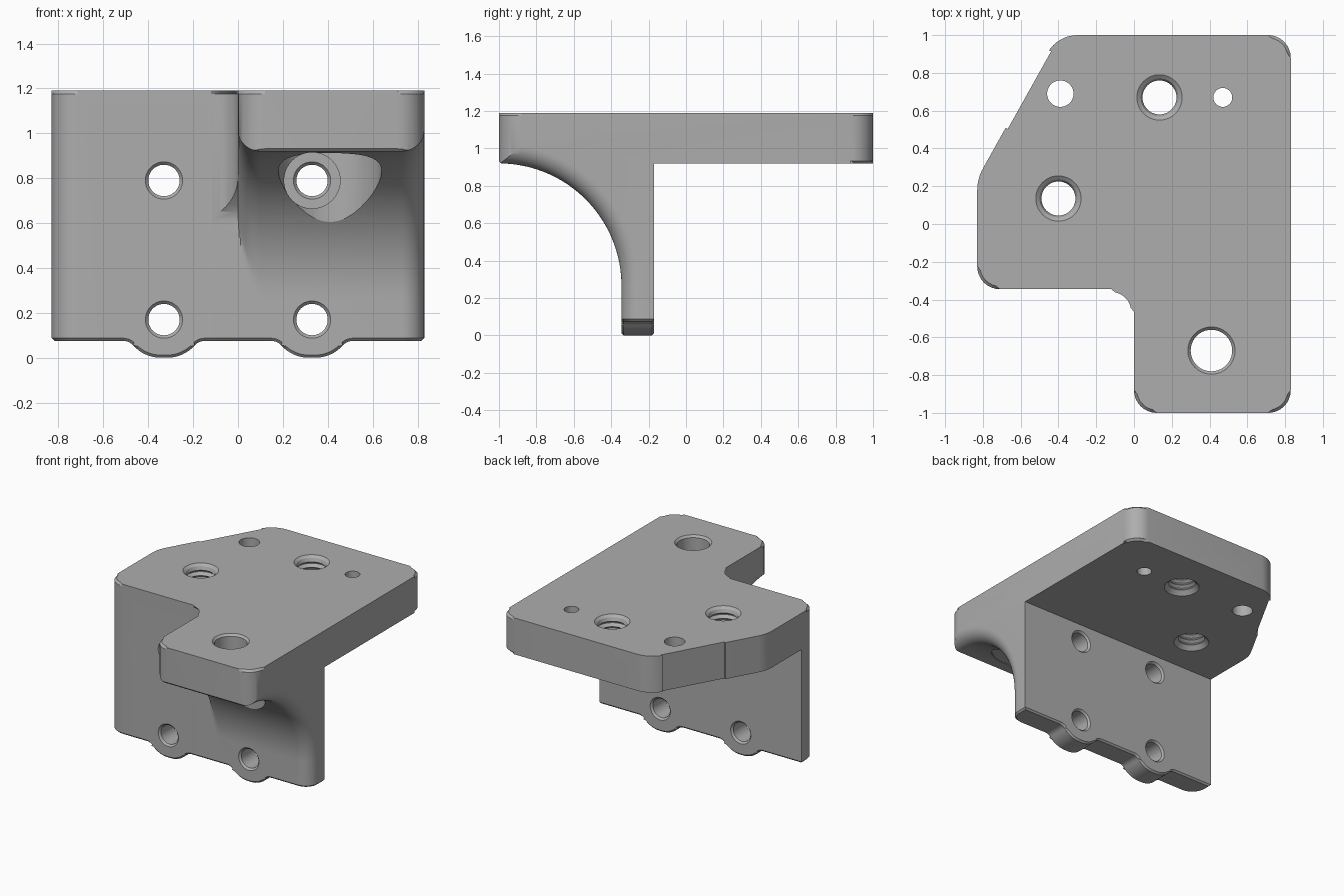
import bpy, bmesh, math
from mathutils import Vector, Matrix

if "Cube" in bpy.data.objects:
    bpy.data.objects.remove(bpy.data.objects["Cube"])

TOP, UNDER = 1.19, 0.92        # plate faces
FRONT, BACK = -0.345, -0.17    # wall faces
CH = 0.015                     # edge chamfer

grey = bpy.data.materials.new("machined grey")
grey.use_nodes = True
grey.diffuse_color = (0.42, 0.42, 0.42, 1)
grey.node_tree.nodes["Principled BSDF"].inputs["Base Color"].default_value = (0.42, 0.42, 0.42, 1)


def rounded(corners, n=8):
    """Polygon from (x, y, radius) corners, each rounded by an arc."""
    out = []
    for i, (x, y, r) in enumerate(corners):
        p = Vector((x, y))
        a = (Vector(corners[i - 1][:2]) - p).normalized()
        b = (Vector(corners[(i + 1) % len(corners)][:2]) - p).normalized()
        if r == 0:
            out.append(p)
            continue
        half = a.angle(b) / 2
        centre = p + (a + b).normalized() * (r / math.sin(half))
        start = p + a * (r / math.tan(half)) - centre
        end = p + b * (r / math.tan(half)) - centre
        sweep = start.angle_signed(end)
        for k in range(n + 1):
            out.append(centre + Matrix.Rotation(-sweep * k / n, 2) @ start)
    return out


def finish(name, bm):
    bmesh.ops.recalc_face_normals(bm, faces=bm.faces)
    me = bpy.data.meshes.new(name)
    bm.to_mesh(me)
    bm.free()
    me.materials.append(grey)
    ob = bpy.data.objects.new(name, me)
    bpy.context.collection.objects.link(ob)
    return ob


def loft(name, rings, chamfer_z=None):
    """Solid through rings of equal length, optionally chamfered around one end."""
    bm = bmesh.new()
    rows = [[bm.verts.new(p) for p in ring] for ring in rings]
    for lo, hi in zip(rows, rows[1:]):
        for i in range(len(lo)):
            bm.faces.new((lo[i - 1], lo[i], hi[i], hi[i - 1]))
    bm.faces.new(rows[0])
    bm.faces.new(rows[-1])
    if chamfer_z is not None:
        rim = [e for e in bm.edges if all(abs(v.co.z - chamfer_z) < 1e-5 for v in e.verts)]
        bmesh.ops.bevel(bm, geom=rim, offset=CH, segments=1, affect='EDGES', clamp_overlap=False)
    return finish(name, bm)


def prism(name, outline, z0, z1, chamfer_z=None):
    return loft(name, [[(x, y, z) for x, y in outline] for z in (z0, z1)], chamfer_z)


def lathe(name, profile, place, n=40):
    """Turned cutter from (radius, height) points, placed by a matrix."""
    turns = [math.tau * k / n for k in range(n)]
    return loft(name, [[place @ Vector((r * math.cos(a), r * math.sin(a), h)) for a in turns]
                       for r, h in profile])


def boolean(target, cutter):
    cutter.hide_render = True
    mod = target.modifiers.new("cut", 'BOOLEAN')
    mod.operation, mod.solver, mod.object = 'DIFFERENCE', 'EXACT', cutter
    bpy.context.view_layer.objects.active = target
    bpy.ops.object.modifier_apply(modifier=mod.name)
    bpy.data.objects.remove(cutter)


# Plan outline shared by the plate and the wall
plan = rounded([(-0.83, FRONT, 0.12), (0, FRONT, 0.12), (0, -1, 0.12), (0.83, -1, 0.12),
                (0.83, 1, 0.12), (-0.405, 1, 0.18), (-0.83, 0.24, 0.24)])
bracket = prism("bracket", plan, -0.1, TOP, TOP)

# Space behind the wall, leaving a chamfer under the plate
space = prism("rear_space", [(-2, BACK), (2, BACK), (2, 2), (-2, 2)], -0.5, UNDER + CH - 0.001)
boolean(space, prism("plate_form", plan, UNDER, 1.5, UNDER))
boolean(bracket, space)

# Curved gusset under the arm, with rounded sides
R, SIDE = FRONT + 1, 0.1
steps = [math.radians(9 * k) for k in range(11)]
stations = [(-0.115, SIDE)]
stations += [(SIDE - SIDE * math.sin(a), SIDE - SIDE * math.cos(a)) for a in reversed(steps)]
stations += [(0.83 - SIDE + SIDE * math.sin(a), SIDE - SIDE * math.cos(a)) for a in steps]
stations += [(0.9, SIDE)]
rings = []
for x, off in stations:
    ring = [(-1.2, UNDER + 0.215 + off)]
    for k in range(33):
        t = math.radians(89 * (1 - k / 32))
        ring.append((-1 + (R + off) * math.cos(t), UNDER - R + (R + off) * math.sin(t)))
    ring += [(FRONT + off, -0.3), (-1.2, -0.3)]
    if x <= SIDE + 1e-4:
        ring = [(min(y, FRONT), z) for y, z in ring]
    rings.append([(x, y, z) for y, z in ring])
boolean(bracket, loft("gusset_space", rings))

# Lower edge of the wall with a lobe below each hole
edge = [(-1, -0.4, 0), (-1, 0.075, 0)]
for cx in (-0.33, 0.33):
    edge += [(cx - 0.155, 0.075, 0.06), (cx - 0.088, 0, 0.165),
             (cx + 0.088, 0, 0.165), (cx + 0.155, 0.075, 0.06)]
edge += [(1, 0.075, 0), (1, -0.4, 0)]
contour = rounded(edge)
boolean(bracket, loft("lower_space", [[(x, y, z) for x, z in contour] for y in (-1.5, 0.5)]))

# Chamfer all around the lower edge
bm = bmesh.new()
bm.from_mesh(bracket.data)
bmesh.ops.remove_doubles(bm, verts=bm.verts, dist=1e-4)
bm.normal_update()
rim = []
for e in bm.edges:
    if len(e.link_faces) == 2 and max(v.co.z for v in e.verts) < 0.1:
        low, side = sorted(f.normal.z for f in e.link_faces)
        if low < -0.2 and abs(side) < 0.05:
            rim.append(e)
bmesh.ops.bevel(bm, geom=rim, offset=CH * 0.8, segments=1, affect='EDGES', clamp_overlap=False)
bm.to_mesh(bracket.data)
bm.free()

# Shallow flat on the slanted side of the plate
flat = Matrix.Translation((-0.565, 0.715, 0)) @ Matrix.Rotation(math.atan2(0.76, 0.425), 4, 'Z')
boolean(bracket, loft("side_flat", [[flat @ Vector((x, y, z)) for x, y in
        ((-0.235, -0.013), (0.235, -0.013), (0.235, 0.1), (-0.235, 0.1))] for z in (0.5, 1.5)]))


def vertical(x, y):
    return Matrix.Translation((x, y, 0))


# Plain pin holes
for x, y, r in ((-0.39, 0.69, 0.07), (0.47, 0.67, 0.05)):
    boolean(bracket, lathe("pin_hole", [(r, 0.8), (r, 1.3)], vertical(x, y)))

# Threaded holes with countersinks at both ends
for x, y in ((0.135, 0.67), (-0.4, 0.135)):
    profile = [(0.14, UNDER - 0.02), (0.12, UNDER), (0.09, UNDER + 0.03)]
    for k in range(5):
        h = UNDER + 0.035 + 0.04 * k
        profile += [(0.11, h + 0.015), (0.11, h + 0.02), (0.09, h + 0.035)]
    profile += [(0.1, TOP - 0.015), (0.12, TOP), (0.13, TOP + 0.01)]
    boolean(bracket, lathe("threaded_hole", profile, vertical(x, y)))

# Arm hole with a wide pocket below
boolean(bracket, lathe("arm_hole", [(0.23, 0.5), (0.23, 0.915), (0.11, 0.915), (0.11, TOP - CH),
                                    (0.125, TOP), (0.145, TOP + 0.02)], vertical(0.41, -0.67)))

# Wall holes, the upper one under the arm having a spot face
for x in (-0.33, 0.33):
    for z in (0.17, 0.79):
        place = Matrix.Translation((x, 0, z)) @ Matrix.Rotation(-math.pi / 2, 4, 'X')
        mouth = [(0.103, FRONT - 0.02), (0.083, FRONT)]
        if x > 0 and z > 0.5:
            mouth = [(0.125, -1.1), (0.125, FRONT - 0.002), (0.083, FRONT - 0.002)]
        boolean(bracket, lathe("wall_hole", mouth + [(0.07, FRONT + 0.013), (0.07, BACK - 0.013),
                               (0.083, BACK), (0.103, BACK + 0.02)], place))

bpy.ops.object.select_all(action='DESELECT')
bracket.select_set(True)
bpy.context.view_layer.objects.active = bracket
bpy.ops.object.shade_smooth_by_angle(angle=math.radians(30))
